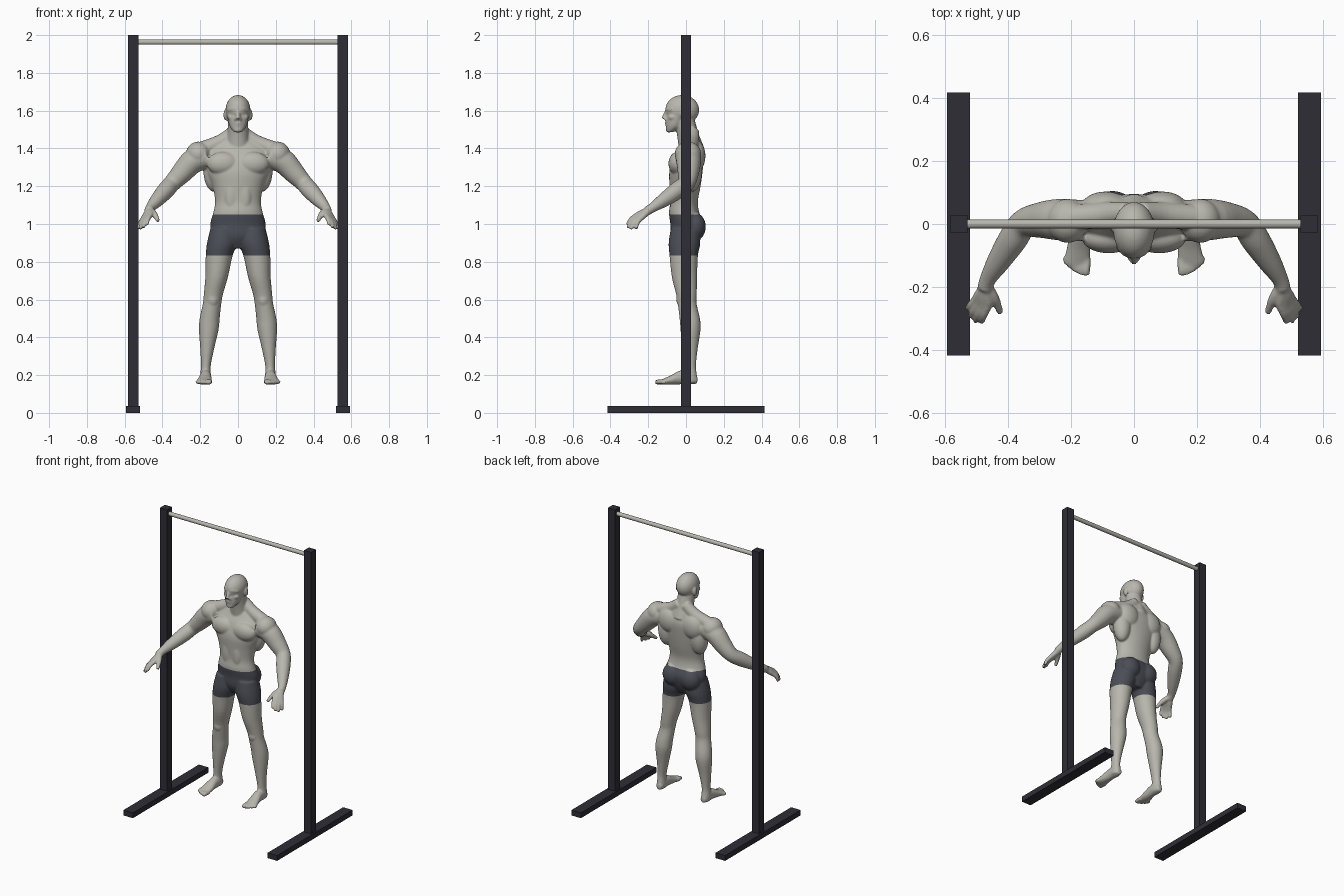
import bpy
import bmesh
from math import sin, cos, tau
from mathutils import Vector, Matrix

cube = bpy.data.objects.get("Cube")
if cube:
    bpy.data.objects.remove(cube, do_unlink=True)


def material(name, colour):
    mat = bpy.data.materials.new(name)
    mat.use_nodes = True
    mat.diffuse_color = (*colour, 1)
    shader = next(n for n in mat.node_tree.nodes if n.type == "BSDF_PRINCIPLED")
    shader.inputs["Base Color"].default_value = (*colour, 1)
    shader.inputs["Roughness"].default_value = .6
    return mat


pale_grey = material("pale warm grey", (.48, .47, .42))
slate = material("slate shorts", (.07, .076, .094))
black_steel = material("dark steel", (.028, .027, .037))

X, Y, Z = (Vector(row) for row in Matrix.Identity(3))
BOTH, LEFT, MIDDLE = (1, -1), (1,), (1,)


def finish(bm, name, *mats):
    bmesh.ops.recalc_face_normals(bm, faces=bm.faces)
    mesh = bpy.data.meshes.new(name)
    bm.to_mesh(mesh)
    bm.free()
    for mat in mats:
        mesh.materials.append(mat)
    obj = bpy.data.objects.new(name, mesh)
    bpy.context.collection.objects.link(obj)
    return obj


def box(name, low, high, mat):
    low, high = Vector(low), Vector(high)
    bm = bmesh.new()
    place = Matrix.Translation((low + high) / 2) @ Matrix.Diagonal((*(high - low), 1))
    bmesh.ops.create_cube(bm, size=1, matrix=place)
    return finish(bm, name, mat)


def spline(rings, steps=4):
    """Smoothly resample rings of (x, y, z, radius, radius)."""
    pts = [Vector(r) for r in rings]
    pts = [pts[0]] + pts + [pts[-1]]
    out = []
    for a, b, c, d in zip(pts, pts[1:], pts[2:], pts[3:]):
        for i in range(steps):
            t = i / steps
            out.append(b + (c - a) * (t / 2)
                       + (a * 2 - b * 5 + c * 4 - d) * (t * t / 2)
                       + (b * 3 - a - c * 3 + d) * (t ** 3 / 2))
    return out + [pts[-1]]


def loft(bm, rings, sides=BOTH, axes=None, count=24):
    """Skin elliptical rings, in a fixed plane or square to the path."""
    path = spline(rings)
    centres = [Vector(p[:3]) for p in path]
    for side in sides:
        loops = []
        for i, p in enumerate(path):
            if axes:
                u, v = axes
            else:
                ahead = centres[min(i + 1, len(path) - 1)] - centres[max(i - 1, 0)]
                u = ahead.cross(X + Y + Z).normalized()
                v = ahead.cross(u).normalized()
            loop = []
            for k in range(count):
                a = tau * k / count
                co = centres[i] + u * p[3] * cos(a) + v * p[4] * sin(a)
                loop.append(bm.verts.new((co.x * side, co.y, co.z)))
            loops.append(loop)
        for low, high in zip(loops, loops[1:]):
            for k in range(count):
                n = (k + 1) % count
                bm.faces.new((low[k], low[n], high[n], high[k]))
        bm.faces.new(loops[0])
        bm.faces.new(loops[-1])


def tube(bm, points, sides=BOTH):
    loft(bm, [(*p, p[3]) for p in points], sides)


def blob(bm, centre, radii, sides=BOTH):
    for side in sides:
        spot = Vector((centre[0] * side, centre[1], centre[2]))
        place = Matrix.Translation(spot) @ Matrix.Diagonal((*radii, 1))
        bmesh.ops.create_uvsphere(bm, u_segments=24, v_segments=16, radius=1, matrix=place)


# Frame: two posts on long feet, joined by a round bar
for side, label in ((1, "left"), (-1, "right")):
    inner, outer = sorted((side * .528, side * .583))
    box(label + "_post", (inner, -.027, .035), (outer, .027, 2), black_steel)
    inner, outer = sorted((side * .52, side * .593))
    box(label + "_foot_beam", (inner, -.416, 0), (outer, .416, .037), black_steel)

bm = bmesh.new()
turn = Matrix.Translation((0, 0, 1.963)) @ Matrix.Rotation(tau / 4, 4, "Y")
bmesh.ops.create_cone(bm, cap_ends=True, segments=24, radius1=.014, radius2=.014,
                      depth=1.06, matrix=turn)
bar = finish(bm, "pull_up_bar", pale_grey)

body = bmesh.new()

# Torso
torso = [(.87, 0, .06, .05), (.93, 0, .13, .08), (1, .005, .146, .088),
         (1.06, -.01, .131, .08), (1.12, -.01, .121, .073), (1.2, -.005, .135, .082),
         (1.28, 0, .165, .088), (1.36, .015, .17, .08), (1.41, .025, .14, .06),
         (1.45, .03, .08, .045)]
loft(body, [(0, y, z, rx, ry) for z, y, rx, ry in torso], MIDDLE, (X, Y), 40)
blob(body, (.08, -.045, 1.32), (.085, .048, .062))      # chest
blob(body, (.09, .058, 1.36), (.075, .045, .08))        # shoulder blades
blob(body, (.125, .03, 1.28), (.058, .055, .11))        # lats
blob(body, (.068, .045, .985), (.07, .06, .075))        # glutes
blob(body, (.035, -.06, 1.15), (.038, .027, .1))        # abdomen
blob(body, (.21, .01, 1.37), (.066, .07, .066))         # deltoids
tube(body, [(.02, .035, 1.49, .035), (.09, .03, 1.435, .04), (.19, .02, 1.395, .042)])

# Neck and head
tube(body, [(0, .03, 1.39, .068), (0, .01, 1.47, .057), (0, -.01, 1.56, .053)], MIDDLE)
blob(body, (0, -.02, 1.604), (.066, .09, .079), MIDDLE)
face = [(1.487, -.085, .022, .02), (1.515, -.064, .043, .042), (1.555, -.05, .054, .057),
        (1.595, -.037, .06, .062), (1.63, -.028, .058, .07)]
loft(body, [(0, y, z, rx, ry) for z, y, rx, ry in face], MIDDLE, (X, Y), 32)
tube(body, [(0, -.098, 1.606, .011), (.025, -.094, 1.609, .011), (.05, -.07, 1.602, .009)])
tube(body, [(0, -.1, 1.603, .009), (0, -.112, 1.575, .011), (0, -.118, 1.556, .013)], MIDDLE)
blob(body, (.012, -.106, 1.555), (.01, .011, .009))     # nostrils
blob(body, (.025, -.085, 1.588), (.014, .013, .01))     # eyes
blob(body, (.036, -.072, 1.565), (.02, .022, .016))     # cheeks
blob(body, (0, -.098, 1.534), (.022, .014, .007), MIDDLE)   # upper lip
blob(body, (0, -.096, 1.521), (.019, .014, .006), MIDDLE)   # lower lip
blob(body, (0, -.09, 1.5), (.021, .018, .016), MIDDLE)      # chin
blob(body, (.066, -.005, 1.577), (.011, .02, .03))      # ears

# Arms
tube(body, [(.16, .01, 1.36, .065), (.235, .014, 1.335, .066), (.3, .012, 1.268, .056),
            (.35, 0, 1.215, .046), (.385, -.05, 1.175, .046), (.43, -.12, 1.125, .037),
            (.463, -.175, 1.088, .026), (.472, -.205, 1.07, .025)])

# Hands: a palm of four rays that run on into the fingers, and a thumb
wrist = Vector((.468, -.195, 1.075))
fingers = [((.462, -.255, 1.05), (.483, -.312, .995)), ((.477, -.257, 1.042), (.502, -.308, .98)),
           ((.49, -.25, 1.035), (.518, -.292, .972)), ((.501, -.238, 1.03), (.527, -.265, .974))]
for knuckle, tip in fingers:
    knuckle, tip = Vector(knuckle), Vector(tip)
    bend = knuckle.lerp(tip, .5) + Vector((.003, -.005, .005))
    tube(body, [(*wrist, .018), (*wrist.lerp(knuckle, .6), .017), (*knuckle, .014),
                (*bend, .012), (*tip, .009)])
tube(body, [(*wrist, .018), (.446, -.23, 1.056, .017), (.432, -.258, 1.035, .013),
            (.423, -.282, 1.015, .01)])

# Legs
loft(body, [(.075, -.005, .98, .07, .075), (.084, -.008, .9, .08, .084),
            (.1, -.012, .83, .071, .075), (.113, -.008, .72, .06, .067),
            (.13, .002, .63, .051, .055), (.137, .006, .58, .049, .05),
            (.15, .02, .5, .053, .054), (.155, .024, .44, .052, .053),
            (.163, .021, .34, .037, .041), (.17, .02, .25, .026, .033),
            (.172, .022, .19, .029, .037), (.172, .025, .16, .026, .034)], BOTH, (X, Y))
blob(body, (.134, -.028, .6), (.03, .023, .038))        # kneecaps

# Feet and toes
loft(body, [(.17, .06, .175, .018, .02), (.171, .02, .188, .029, .038),
            (.172, -.03, .188, .031, .037), (.176, -.08, .174, .038, .025),
            (.18, -.115, .166, .041, .017), (.181, -.13, .164, .036, .013)], BOTH, (X, Z))
for i in range(5):
    x, size = .15 + .016 * i, .014 - .001 * i
    tip = -.163 + .003 * i + .0015 * i * i
    tube(body, [(x, -.11, .164, size), (x + .002, tip + .02, .164, size),
                (x + .002, tip, .161, size * .8)])

figure = finish(body, "athlete", pale_grey, slate)

# Fuse the parts into one smooth skin
fuse = figure.modifiers.new("fuse", "REMESH")
fuse.mode = "VOXEL"
fuse.voxel_size = .0055
soften = figure.modifiers.new("soften", "SMOOTH")
soften.factor = .5
soften.iterations = 5
skin = bpy.data.meshes.new_from_object(
    figure.evaluated_get(bpy.context.evaluated_depsgraph_get()))
figure.modifiers.clear()
figure.data = skin
skin.materials.clear()
for mat in (pale_grey, slate):
    skin.materials.append(mat)

# Shorts: cut clean edges at waist and hem, then colour the band between
WAIST, HEM = 1.05, .833
bm = bmesh.new()
bm.from_mesh(skin)
for height in (WAIST, HEM):
    bmesh.ops.bisect_plane(bm, geom=bm.verts[:] + bm.edges[:] + bm.faces[:],
                           plane_co=Z * height, plane_no=Z)
for f in bm.faces:
    spot = f.calc_center_median()
    f.material_index = int(HEM < spot.z < WAIST and abs(spot.x) < .3)
bm.to_mesh(skin)
bm.free()

for obj in (figure, bar):
    bpy.ops.object.select_all(action="DESELECT")
    obj.select_set(True)
    bpy.context.view_layer.objects.active = obj
    bpy.ops.object.shade_smooth_by_angle(angle=tau / 8)
